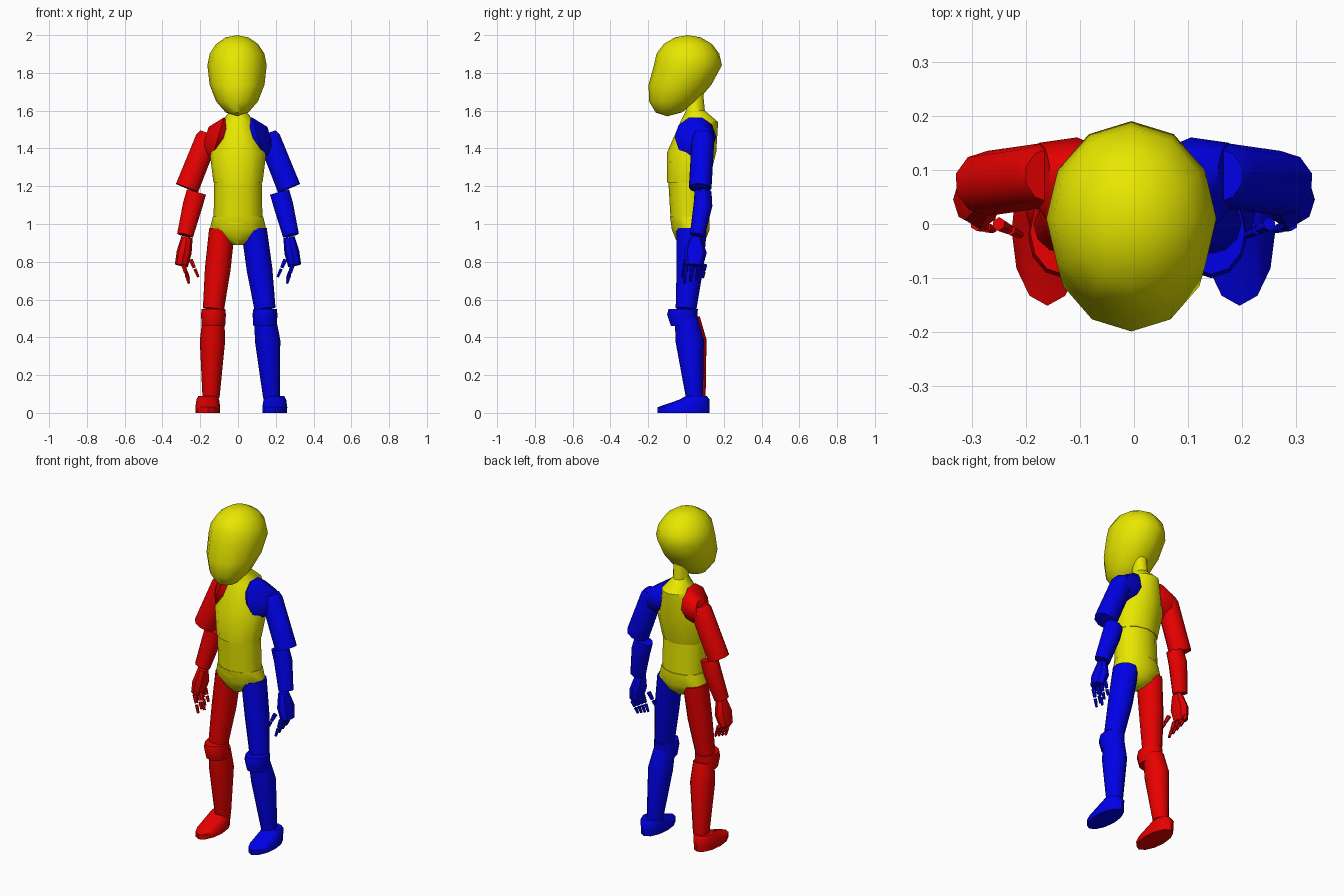
import bpy, bmesh, math
from mathutils import Vector

UP = Vector((0, 0, 1))
BACK = Vector((0, 1, 0))

cube = bpy.data.objects.get("Cube")
if cube:
    bpy.data.objects.remove(cube, do_unlink=True)


def material(name, red, green, blue):
    colour = (red, green, blue, 1)
    mat = bpy.data.materials.new(name)
    mat.use_nodes = True
    mat.diffuse_color = colour
    mat.node_tree.nodes["Principled BSDF"].inputs["Base Color"].default_value = colour
    return mat


yellow_paint = material("yellow", .8, .8, 0)
red_paint = material("red", .8, 0, 0)
blue_paint = material("blue", 0, 0, .8)


def finish(name, bm, paint):
    """Turn a bmesh into a smooth-shaded object with one colour."""
    bmesh.ops.recalc_face_normals(bm, faces=bm.faces)
    mesh = bpy.data.meshes.new(name)
    bm.to_mesh(mesh)
    bm.free()
    mesh.materials.append(paint)
    part = bpy.data.objects.new(name, mesh)
    bpy.context.collection.objects.link(part)
    bpy.ops.object.select_all(action="DESELECT")
    part.select_set(True)
    bpy.context.view_layer.objects.active = part
    bpy.ops.object.shade_smooth_by_angle(angle=math.radians(40))


def loft(name, paint, *stations, facing=None, sides=12):
    """Skin ellipses given as x, y, z, half width, half depth."""
    bm = bmesh.new()
    rings = []
    for index, (x, y, z, width, depth) in enumerate(stations):
        centre = Vector((x, y, z))
        before = Vector(stations[max(index - 1, 0)][:3])
        after = Vector(stations[min(index + 1, len(stations) - 1)][:3])
        normal = (facing or after - before).normalized()
        back = (BACK - normal * normal.dot(BACK)).normalized()
        across = back.cross(normal)
        ring = []
        for step in range(sides):
            turn = math.tau * step / sides
            offset = across * width * math.sin(turn) + back * depth * math.cos(turn)
            ring.append(bm.verts.new(centre + offset))
        rings.append(ring)
    for low, high in zip(rings, rings[1:]):
        for step in range(sides):
            prior = step - 1
            bm.faces.new((low[prior], low[step], high[step], high[prior]))
    bm.faces.new(rings[0])
    bm.faces.new(rings[-1])
    finish(name, bm, paint)


def head():
    """Egg-shaped head: the lower half is drawn down and forward to a chin."""
    bm = bmesh.new()
    bmesh.ops.create_uvsphere(bm, u_segments=12, v_segments=8, radius=1)
    for vert in bm.verts:
        x, y, z = vert.co
        lower = min(z, 0)
        vert.co = (.157 * x - .005, .18 * y + .11 * lower + .01, 1.84 + .16 * z + .11 * lower)
    finish("head", bm, yellow_paint)


# Trunk
head()
loft("chest_and_neck", yellow_paint,
     (0, .01, 1.22, .13, .11), (0, .03, 1.38, .15, .13), (0, .07, 1.54, .09, .1),
     (0, .05, 1.6, .04, .05), (0, .05, 1.7, .04, .04), facing=UP)
loft("belly", yellow_paint,
     (0, .02, 1, .13, .1), (0, .01, 1.25, .125, .105), facing=UP)
loft("pelvis", yellow_paint,
     (0, .02, .89, .03, .05), (0, .025, .92, .09, .08),
     (0, .025, .97, .15, .1), (0, .02, 1.04, .133, .105), facing=UP)


def arm(side, paint, sign):
    def part(name, *stations, facing=None, sides=10):
        mirrored = [(sign * x, *rest) for x, *rest in stations]
        loft(f"{side}_{name}", paint, *mirrored, facing=facing, sides=sides)

    # Shoulder cap, then the upper arm and forearm tubes
    part("shoulder", (.06, .06, 1.45, .08, .08), (.105, .05, 1.46, .115, .11),
         (.175, .09, 1.45, .07, .06), facing=Vector((sign, 0, .3)))
    part("upper_arm", (.155, .09, 1.48, .05, .05), (.166, .09, 1.45, .063, .06),
         (.27, .075, 1.19, .066, .06))
    part("forearm", (.22, .09, 1.17, .055, .045), (.24, .09, 1.1, .055, .05),
         (.28, .06, .94, .045, .04))
    part("hand", (.27, .05, .93, .03, .03), (.285, .05, .85, .04, .06),
         (.3, .045, .78, .035, .045), sides=8)

    # Loose finger joints: a base and a narrower tip each
    def finger(name, root, end):
        gap = root.lerp(end, .55)
        part(f"{name}_base", (*root, .013, .013), (*root.lerp(end, .45), .01, .01), sides=6)
        part(f"{name}_tip", (*gap, .01, .01), (*end, .007, .007), sides=6)

    for number in range(4):
        root = Vector((.29, .033 * number, .785))
        finger(f"finger_{number}", root, root - Vector((.03, .01, .1 - .01 * number)))
    finger("thumb", Vector((.25, 0, .81)), Vector((.21, -.02, .72)))


def leg(side, paint, hip, knee, ankle, foot, shift):
    def part(name, *stations, facing=None):
        loft(f"{side}_{name}", paint, *stations, facing=facing)

    # Each leg has its own stance, set by the sideways joint positions
    part("thigh", (hip, .03, .97, .068, .08), ((hip + knee) / 2, .02, .76, .068, .07),
         (knee, 0, .55, .056, .055))
    part("knee", (knee, -.015, .55, .062, .078), (knee, -.02, .52, .066, .08),
         (knee, -.01, .46, .062, .07), facing=UP)
    calf = knee + (ankle - knee) * .4
    part("shin", (knee, shift, .5, .058, .06), (calf, .02 + shift, .38, .067, .075),
         (ankle, .045 + shift, .08, .045, .045))
    part("foot", (foot, -.013, 0, .064, .138), (foot, -.013, .03, .066, .138),
         (foot, .045, .07, .06, .08), (foot, .055, .09, .05, .055), facing=UP)


arm("left", blue_paint, 1)
arm("right", red_paint, -1)
leg("left", blue_paint, hip=.085, knee=.143, ankle=.178, foot=.195, shift=0)
leg("right", red_paint, hip=-.085, knee=-.13, ankle=-.143, foot=-.16, shift=.014)
